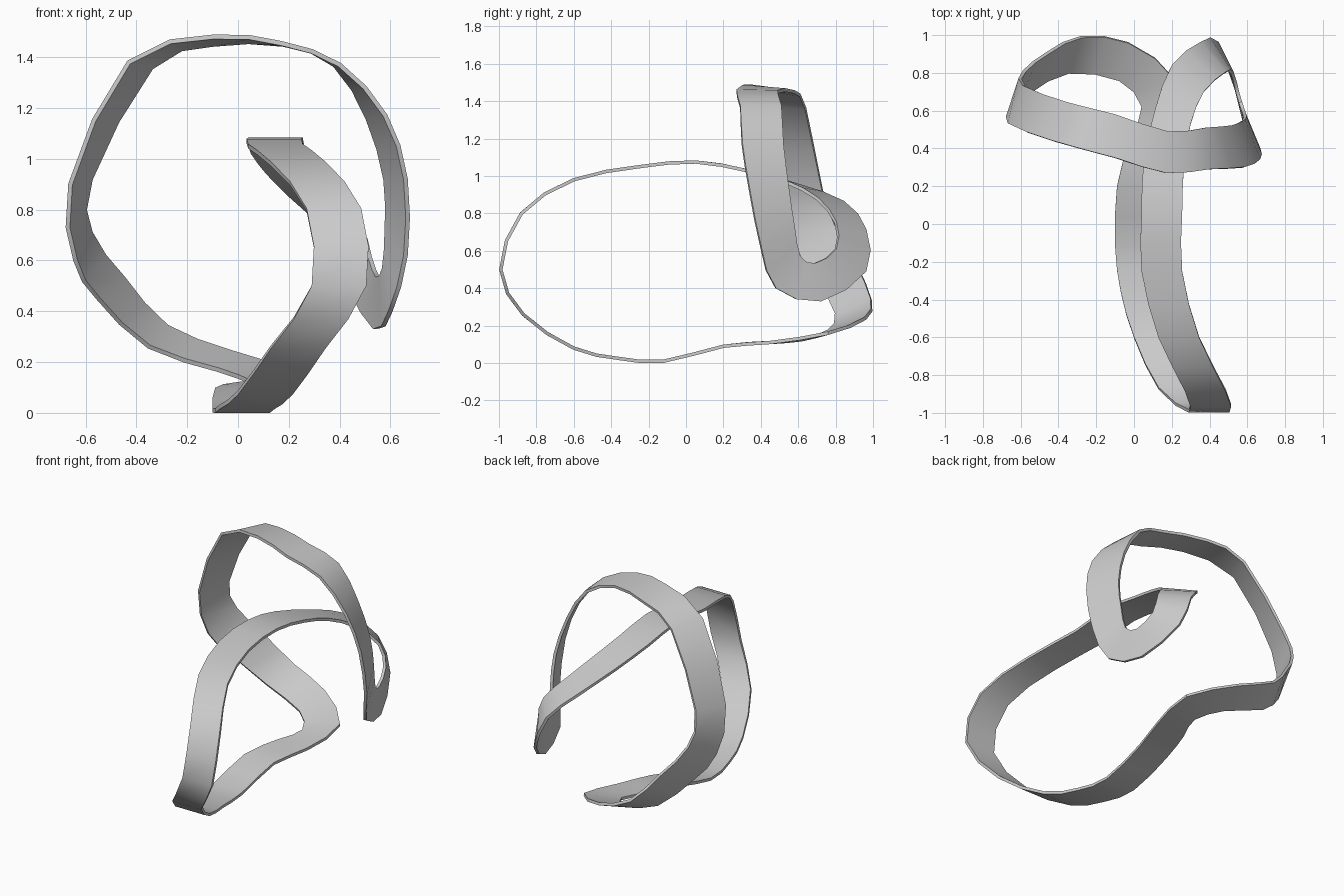
import bpy
from mathutils import Vector

if "Cube" in bpy.data.objects:
    bpy.data.objects.remove(bpy.data.objects["Cube"])

WIDTH = 0.215      # ribbon width
THICK = 0.018      # ribbon thickness
STEPS = 2          # segments between control stations

# front loop: left edge of the ribbon, which lies level across x
front_loop = [
    (-.02, .45, .11), (-.09, .2, .09), (-.1, -.12, .01), (-.07, -.36, .025),
    (0, -.6, .08), (.13, -.87, .26), (.29, -.99, .5), (.27, -.88, .8),
    (.13, -.6, .98), (.04, -.25, 1.05), (.04, .05, 1.075), (.05, .32, 1.03)]

# twisted rear curl and upright ring: (outer edge), (inner edge)
rear_ring = [
    ((.11, .6, .95), (.3, .53, .97)),
    ((.2, .84, .86), (.37, .7, .88)),
    ((.35, .96, .71), (.48, .8, .75)),
    ((.44, .96, .49), (.52, .8, .61)),
    ((.54, .72, .33), (.55, .69, .535)),
    ((.6, .48, .4), (.575, .61, .57)),
    ((.66, .4, .62), (.585, .58, .72)),
    ((.66, .34, .92), (.58, .55, .92)),
    ((.58, .3, 1.17), (.51, .52, 1.16)),
    ((.4, .29, 1.37), (.38, .51, 1.37)),
    ((.17, .27, 1.455), (.18, .49, 1.45)),
    ((-.1, .35, 1.48), (-.1, .58, 1.45)),
    ((-.43, .44, 1.38), (-.34, .64, 1.36)),
    ((-.66, .53, .9), (-.58, .73, .92)),
    ((-.64, .6, .6), (-.58, .81, .71)),
    ((-.55, .7, .45), (-.45, .91, .53)),
    ((-.35, .8, .26), (-.28, .99, .34)),
    ((-.08, .76, .17), (-.03, .96, .24)),
    ((.04, .62, .125), (.22, .76, .16))]


def closed_spline(pts):
    """Catmull-Rom curve through a closed ring of points."""
    n, out = len(pts), []
    for i in range(n):
        a, b, c, d = (Vector(pts[(i + k) % n]) for k in (-1, 0, 1, 2))
        for s in range(STEPS):
            t = s / STEPS
            out.append(0.5 * (2 * b + (c - a) * t
                              + (2 * a - 5 * b + 4 * c - d) * t ** 2
                              + (3 * b - 3 * c + d - a) * t ** 3))
    return out


# the two edges of the endless ribbon
pairs = [(p, (p[0] + WIDTH, p[1], p[2])) for p in front_loop] + rear_ring
edge_a = closed_spline([p[0] for p in pairs])
edge_b = closed_spline([p[1] for p in pairs])
n = len(edge_a)

# ribbon surface
faces = [(i, (i + 1) % n, n + (i + 1) % n, n + i) for i in range(n)]
mesh = bpy.data.meshes.new("twisted_ribbon")
mesh.from_pydata(edge_a + edge_b, [], faces)
ribbon = bpy.data.objects.new("twisted_ribbon", mesh)
bpy.context.collection.objects.link(ribbon)

# thickness and shading
solid = ribbon.modifiers.new("thickness", 'SOLIDIFY')
solid.thickness = THICK
solid.offset = 0
bpy.context.view_layer.objects.active = ribbon
ribbon.select_set(True)
bpy.ops.object.modifier_apply(modifier=solid.name)
bpy.ops.object.shade_smooth_by_angle(angle=0.6)

# rest on the ground
low = min(v.co.z for v in ribbon.data.vertices)
for v in ribbon.data.vertices:
    v.co.z -= low
